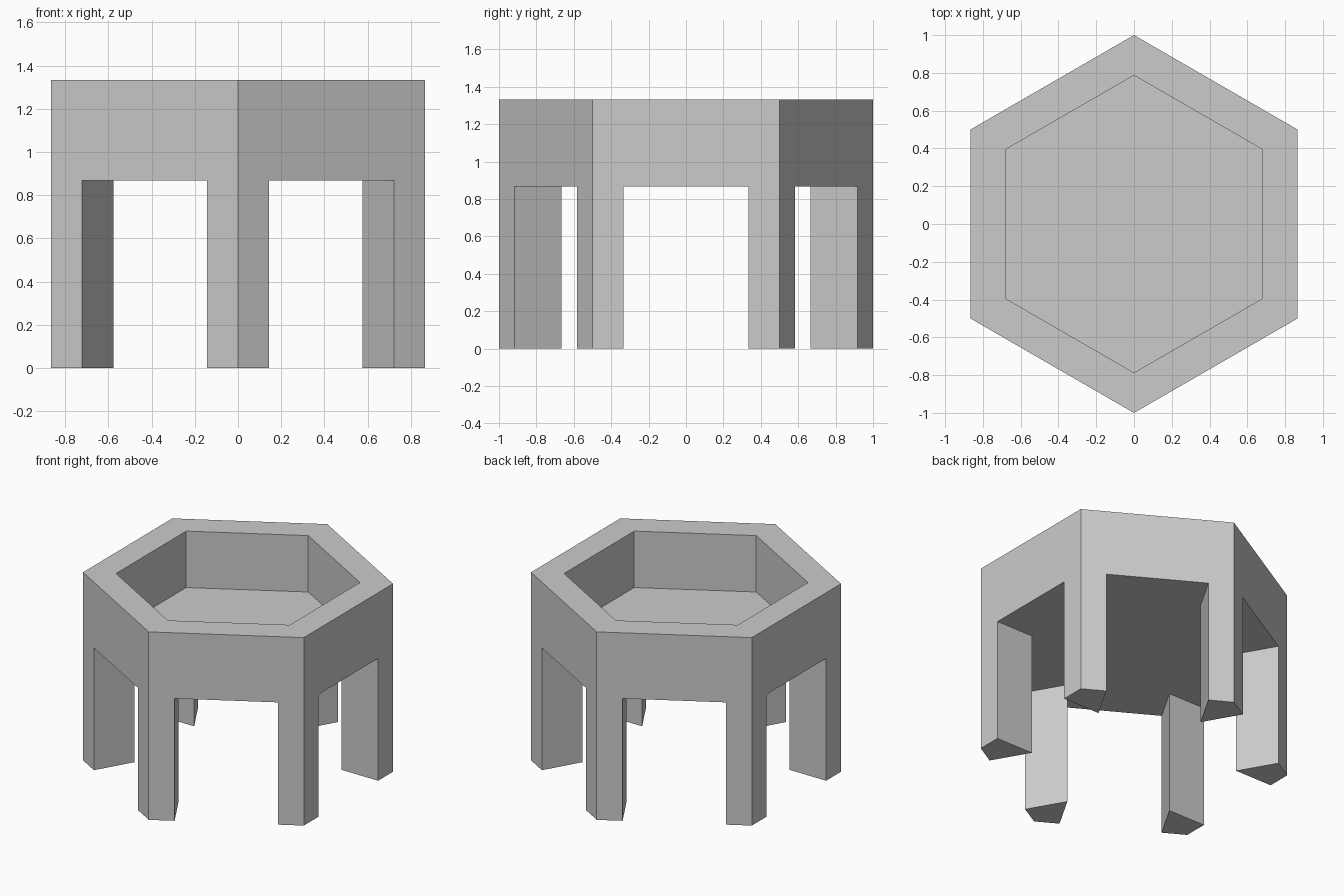
import bpy
import bmesh
from math import cos, sin, pi
from mathutils import Vector

SIDES = 6
TOP, FLOOR, ARCH = 1.333, 0.933, 0.867   # rim, recess floor, underside of body
RECESS = 0.787                           # recess radius (outer radius is 1)
LEG = 1 / 6                              # leg width as a share of each side

if "Cube" in bpy.data.objects:
    bpy.data.objects.remove(bpy.data.objects["Cube"])

# Colour
grey = bpy.data.materials.new("plain grey")
grey.use_nodes = True
colour = (0.6, 0.6, 0.6, 1)
grey.diffuse_color = colour
grey.node_tree.nodes["Principled BSDF"].inputs["Base Color"].default_value = colour

corners = [Vector((sin(k * 2 * pi / SIDES), -cos(k * 2 * pi / SIDES), 0))
           for k in range(SIDES)]
bm = bmesh.new()


def at(point, z):
    return Vector((point.x, point.y, z))


def face(*points):
    bm.faces.new([bm.verts.new(p) for p in points])


underside = []
for k, c in enumerate(corners):
    before, after = corners[k - 1], corners[(k + 1) % SIDES]
    a, b = c.lerp(before, LEG), c.lerp(after, LEG)
    far = after.lerp(c, LEG)
    inner = c * (1 - 2 * LEG)
    r0, r1 = c * RECESS, after * RECESS

    # Outer wall with its arch-shaped opening
    face(at(c, 0), at(b, 0), at(b, ARCH), at(far, ARCH),
         at(far, 0), at(after, 0), at(after, TOP), at(c, TOP))
    # Flat rim and recess wall
    face(at(c, TOP), at(after, TOP), at(r1, TOP), at(r0, TOP))
    face(at(r0, TOP), at(r1, TOP), at(r1, FLOOR), at(r0, FLOOR))
    # Kite-shaped leg: foot and two inner sides
    face(at(c, 0), at(a, 0), at(inner, 0), at(b, 0))
    for edge in (a, b):
        face(at(edge, 0), at(inner, 0), at(inner, ARCH), at(edge, ARCH))
    underside += [at(a, ARCH), at(inner, ARCH), at(b, ARCH)]

# Recess floor and underside
face(*[at(c * RECESS, FLOOR) for c in corners])
face(*underside)

bmesh.ops.remove_doubles(bm, verts=bm.verts[:], dist=0.0005)
bmesh.ops.recalc_face_normals(bm, faces=bm.faces[:])
mesh = bpy.data.meshes.new("hexagonal_planter")
bm.to_mesh(mesh)
bm.free()
mesh.materials.append(grey)
bpy.context.collection.objects.link(bpy.data.objects.new("hexagonal_planter", mesh))
